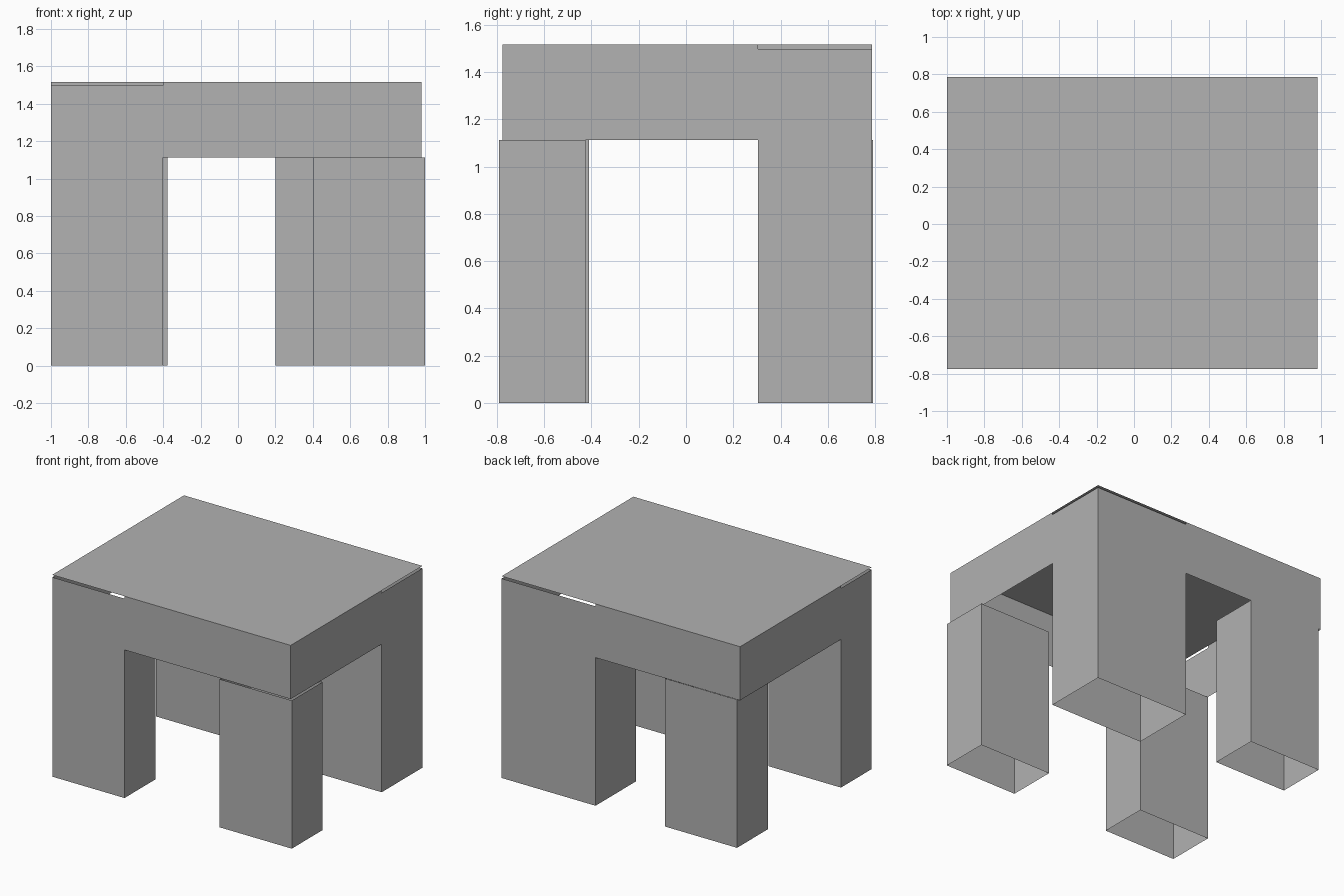
import bpy
import bmesh

cube = bpy.data.objects.get("Cube")
if cube:
    bpy.data.objects.remove(cube, do_unlink=True)

# One plain grey for everything
grey = bpy.data.materials.new("plain grey")
grey.use_nodes = True
colour = (0.445, 0.445, 0.445, 1)
grey.diffuse_color = colour
grey.node_tree.nodes["Principled BSDF"].inputs["Base Color"].default_value = colour

# Main outline and heights
LEFT, RIGHT, FRONT, BACK = -1.0, 0.98, -0.775, 0.787
TOP, LEG_TOP, CORNER_TOP = 1.515, 1.112, 1.497


def panel(bm, p, q, z0, z1):
    """Upright sheet from p to q, facing right of the walking direction."""
    corners = [(*p, z0), (*q, z0), (*q, z1), (*p, z1)]
    bm.faces.new([bm.verts.new(c) for c in corners])


def finish(bm, name):
    bmesh.ops.remove_doubles(bm, verts=bm.verts[:], dist=0.0005)
    mesh = bpy.data.meshes.new(name)
    bm.to_mesh(mesh)
    bm.free()
    mesh.materials.append(grey)
    bpy.context.collection.objects.link(bpy.data.objects.new(name, mesh))


def leg(name, x0, x1, y0, y1, tall=()):
    """Hollow leg, open at both ends; the walls listed in tall reach higher."""
    bm = bmesh.new()
    ring = [(x0, y0), (x1, y0), (x1, y1), (x0, y1)]
    for i, side in enumerate(("front", "right", "back", "left")):
        panel(bm, ring[i], ring[(i + 1) % 4], 0, CORNER_TOP if side in tall else LEG_TOP)
    finish(bm, name)


# Table top sheet
bm = bmesh.new()
outline = [(LEFT, FRONT), (RIGHT, FRONT), (RIGHT, BACK), (LEFT, BACK)]
bm.faces.new([bm.verts.new((x, y, TOP)) for x, y in outline])
finish(bm, "table_top")

# Apron, interrupted at the two legs that run up to the top
bm = bmesh.new()
runs = [
    [(-0.4, FRONT), (RIGHT, FRONT), (RIGHT, 0.305)],
    [(0.2, BACK), (LEFT, BACK), (LEFT, -0.41)],
]
for a, b, c in runs:
    panel(bm, a, b, LEG_TOP, TOP)
    panel(bm, b, c, LEG_TOP, TOP)
finish(bm, "apron")

# Legs flush with the apron
leg("front_flush_leg", LEFT, -0.4, FRONT, -0.41, ("front", "left"))
leg("back_flush_leg", 0.2, RIGHT, 0.305, BACK, ("right", "back"))

# Separate short legs
leg("front_short_leg", 0.4, 1.0, -0.79, -0.425)
leg("back_short_leg", -0.977, -0.377, 0.424, 0.79)
